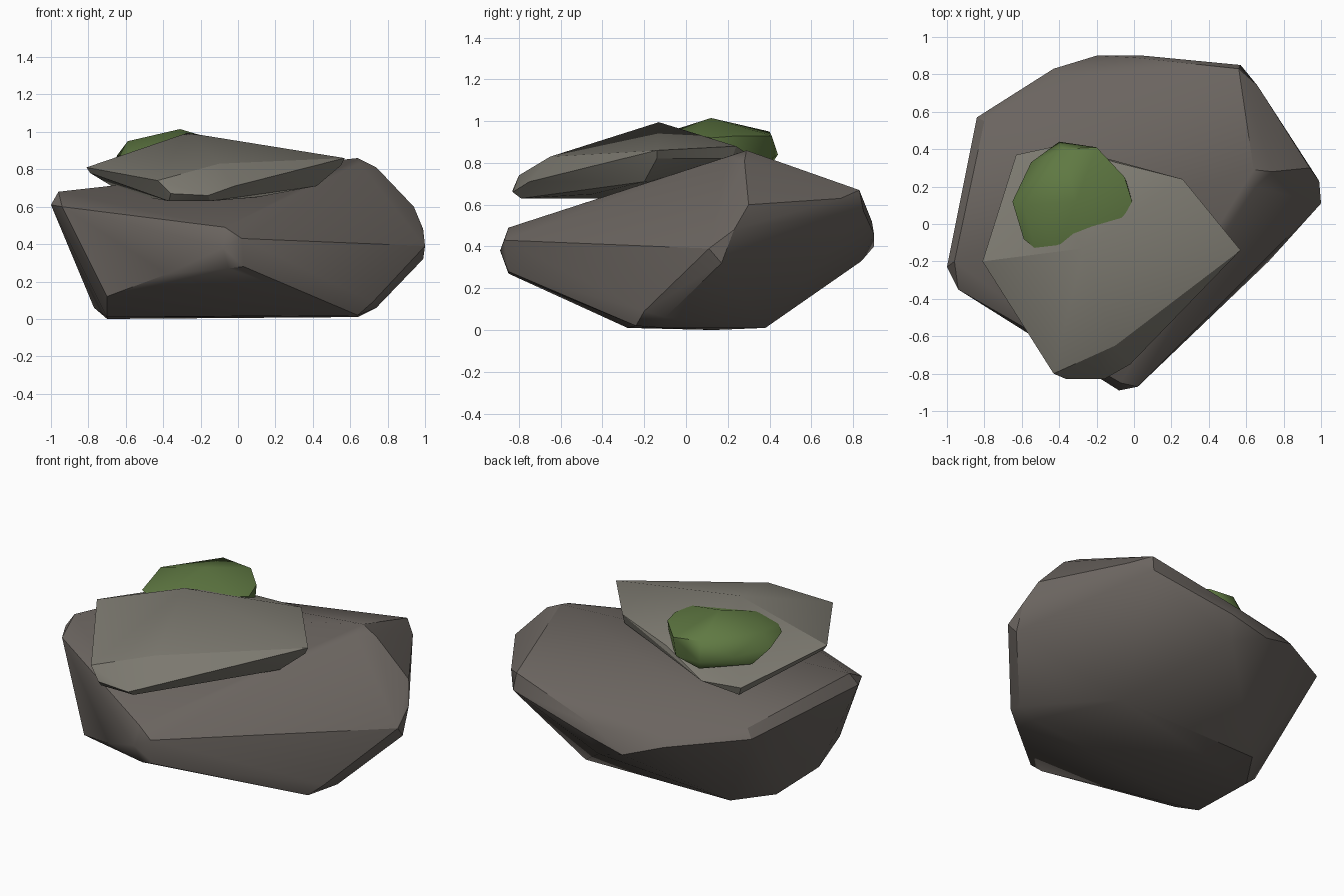
import bpy, bmesh, math


def hull(name, pts, color, angle):
    """Convex faceted stone wrapped around a few corner points."""
    bm = bmesh.new()
    for p in pts:
        bm.verts.new(p)
    res = bmesh.ops.convex_hull(bm, input=bm.verts)
    junk = {g for g in res["geom_interior"] + res["geom_unused"]
            if isinstance(g, bmesh.types.BMVert)}
    bmesh.ops.delete(bm, geom=list(junk), context='VERTS')
    bmesh.ops.dissolve_limit(bm, angle_limit=math.radians(1.5), verts=bm.verts, edges=bm.edges)
    bmesh.ops.recalc_face_normals(bm, faces=bm.faces)
    me = bpy.data.meshes.new(name)
    bm.to_mesh(me)
    bm.free()
    ob = bpy.data.objects.new(name, me)
    bpy.context.collection.objects.link(ob)
    mat = bpy.data.materials.new(name + "_colour")
    mat.diffuse_color = (*color, 1)
    me.materials.append(mat)
    bpy.ops.object.select_all(action='DESELECT')
    ob.select_set(True)
    bpy.context.view_layer.objects.active = ob
    bpy.ops.object.shade_smooth_by_angle(angle=math.radians(angle))
    return ob


# large base boulder: front nose, left shoulder, back rim, right ridge, underside
base = [
    (0.02, -0.87, 0.43), (-0.08, -0.89, 0.38), (-0.07, -0.85, 0.49),
    (0.03, -0.85, 0.28), (-0.05, -0.85, 0.27), (-0.38, -0.70, 0.24),
    (-1.0, -0.23, 0.61), (-0.96, -0.20, 0.68), (-0.94, -0.35, 0.60),
    (-0.84, 0.57, 0.54), (-0.80, 0.55, 0.59),
    (-0.43, 0.83, 0.48), (-0.41, 0.79, 0.53), (-0.20, 0.90, 0.40),
    (0.05, 0.90, 0.46), (0.0, 0.89, 0.52), (0.0, 0.84, 0.33),
    (0.57, 0.85, 0.57), (0.56, 0.83, 0.67), (0.66, 0.74, 0.63),
    (0.64, 0.29, 0.86), (0.74, 0.28, 0.81), (0.65, 0.20, 0.83),
    (0.94, 0.30, 0.60), (0.99, 0.23, 0.48), (1.0, 0.11, 0.39), (0.99, 0.17, 0.32),
    (0.72, -0.20, 0.09), (0.74, -0.10, 0.06), (0.64, -0.24, 0.02), (0.64, -0.1, 0.01),
    (-0.70, -0.48, 0.12), (-0.70, -0.28, 0.01), (-0.77, 0.12, 0.06), (-0.70, 0.13, 0.0),
    (-0.55, 0.36, 0.01), (0.41, 0.38, 0.01),
]
hull("base_boulder", base, (0.145, 0.128, 0.115), 30)

# thin slab leaning on top: rim, peak, underside
slab = [
    (-0.81, -0.20, 0.81), (-0.79, -0.20, 0.78), (-0.63, 0.37, 0.72), (-0.61, 0.36, 0.67),
    (-0.40, 0.42, 0.72), (-0.10, 0.33, 0.82), (0.26, 0.24, 0.88), (0.26, 0.22, 0.82),
    (0.57, -0.14, 0.86), (0.55, -0.14, 0.82), (0.42, -0.2, 0.71),
    (-0.02, -0.75, 0.71), (-0.10, -0.65, 0.83), (-0.16, -0.83, 0.66),
    (-0.36, -0.83, 0.67), (-0.43, -0.80, 0.74), (-0.37, -0.79, 0.63),
    (-0.15, -0.79, 0.63), (-0.15, -0.40, 0.63), (0.10, -0.45, 0.65),
    (-0.27, -0.13, 0.995),
]
hull("top_slab", slab, (0.20, 0.19, 0.16), 25)

# moss clump draped over the back of the slab
moss = [
    (-0.31, 0.12, 1.015), (-0.59, 0.10, 0.95), (-0.65, 0.12, 0.87), (-0.60, 0.22, 0.80),
    (-0.55, 0.33, 0.87), (-0.40, 0.44, 0.84), (-0.38, 0.40, 0.95), (-0.20, 0.41, 0.93),
    (-0.22, 0.41, 0.82), (-0.05, 0.25, 0.93), (-0.01, 0.12, 0.92), (-0.03, 0.20, 0.80),
    (-0.06, 0.03, 0.94), (-0.59, -0.08, 0.88), (-0.53, -0.13, 0.895),
    (-0.40, -0.13, 0.935), (-0.37, 0.40, 0.78), (-0.30, 0.0, 0.80),
]
hull("moss_clump", moss, (0.115, 0.19, 0.055), 40)
